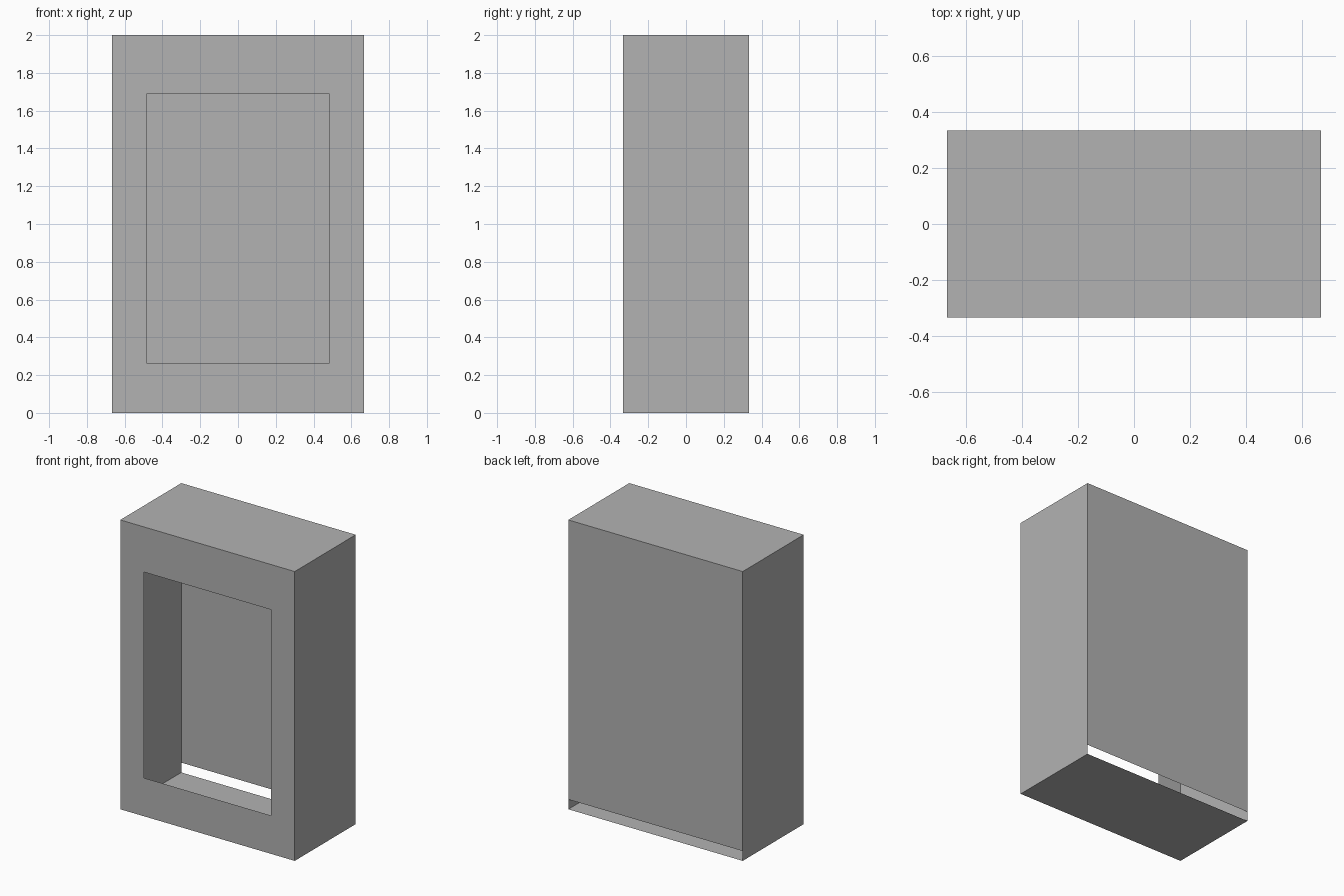
import bpy
import bmesh

cube = bpy.data.objects.get("Cube")
if cube:
    bpy.data.objects.remove(cube, do_unlink=True)

W, D, H = 0.667, 0.333, 2.0            # half width, half depth, height
WIN_X, WIN_LOW, WIN_HIGH = 0.484, 0.265, 1.688
GAP = 0.068                            # slot under the back panel

grey = bpy.data.materials.new("plain grey")
grey.use_nodes = True
colour = (0.448, 0.448, 0.448, 1)
grey.diffuse_color = colour
grey.node_tree.nodes["Principled BSDF"].inputs["Base Color"].default_value = colour


def rect(half_x, y, low, high):
    """Corners of an upright rectangle, seen from the front."""
    return [(-half_x, y, low), (half_x, y, low), (half_x, y, high), (-half_x, y, high)]


def sheet(name, faces):
    """A thin sheet part made of quads with shared corners merged."""
    bm = bmesh.new()
    for corners in faces:
        bm.faces.new([bm.verts.new(c) for c in corners])
    bmesh.ops.remove_doubles(bm, verts=bm.verts, dist=0.0001)
    mesh = bpy.data.meshes.new(name)
    bm.to_mesh(mesh)
    bm.free()
    mesh.materials.append(grey)
    obj = bpy.data.objects.new(name, mesh)
    bpy.context.collection.objects.link(obj)


front = rect(W, -D, 0, H)
back = rect(W, D, 0, H)
window = rect(WIN_X, -D, WIN_LOW, WIN_HIGH)

# Front frame around the open window
sheet("front_frame", [(front[i], front[(i + 1) % 4], window[(i + 1) % 4], window[i])
                      for i in range(4)])

# Floor, sides and top wrap from front to back
for i, name in enumerate(["floor", "left_side", "top", "right_side"]):
    j = (i + 1) % 4
    sheet(name, [(front[j], front[i], back[i], back[j])])

# Back panel stops short of the floor
sheet("back_panel", [rect(W, D, GAP, H)[::-1]])
